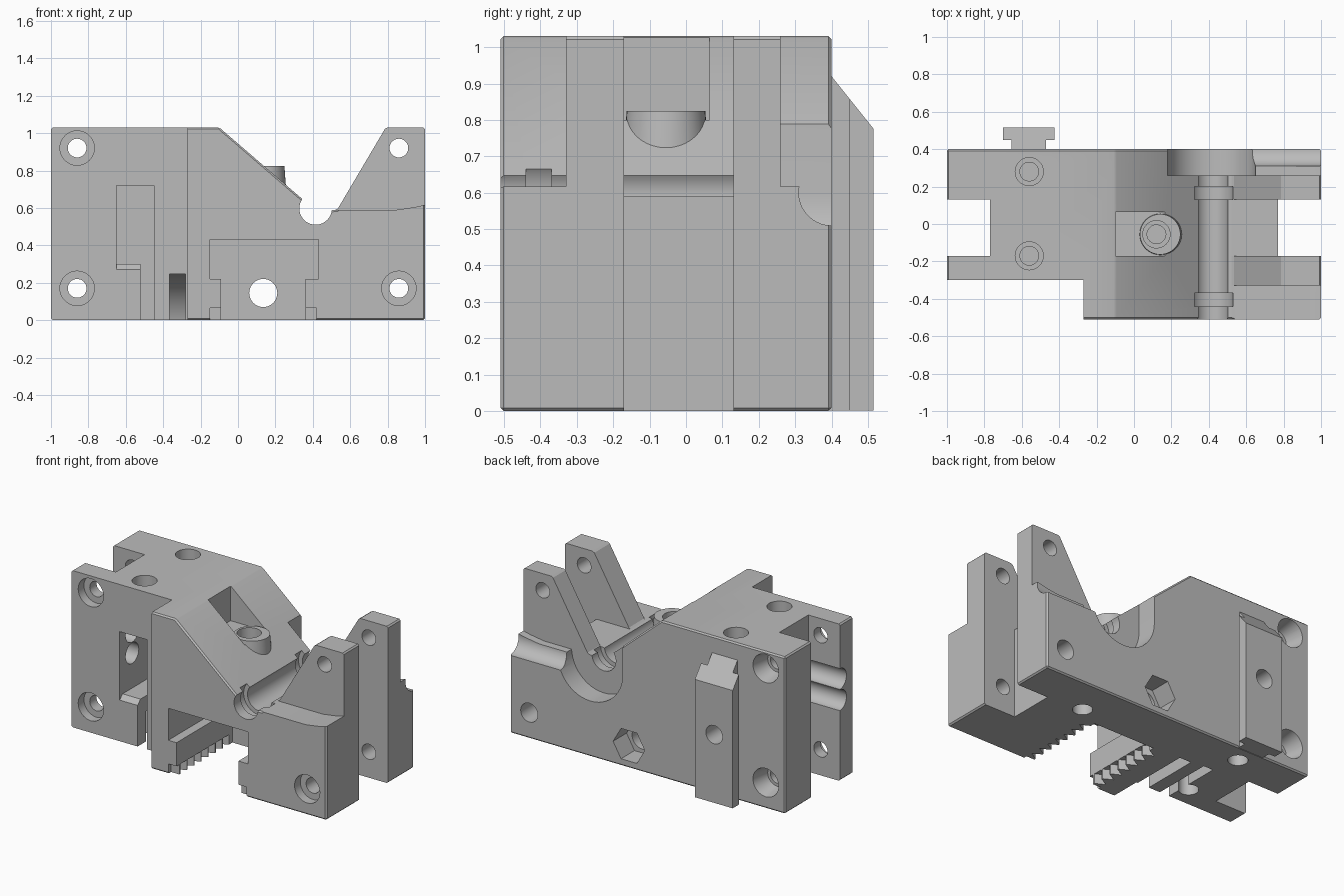
import bpy, bmesh, math

if "Cube" in bpy.data.objects:
    bpy.data.objects.remove(bpy.data.objects["Cube"], do_unlink=True)

grey = bpy.data.materials.new("machined_grey")
grey.use_nodes = True
grey.diffuse_color = (0.5, 0.5, 0.5, 1)
grey.node_tree.nodes["Principled BSDF"].inputs["Base Color"].default_value = (0.5, 0.5, 0.5, 1)


def place(axis, u, v, w):
    """Profile coordinates u, v with w along the extrusion axis."""
    return {"x": (w, u, v), "y": (u, w, v), "z": (u, v, w)}[axis]


def prism(name, axis, pts, a, b, bevel=0, end_pts=None):
    """Extrude a profile along an axis; end_pts gives a tapered far end."""
    bm = bmesh.new()
    near = [bm.verts.new(place(axis, u, v, a)) for u, v in pts]
    far = [bm.verts.new(place(axis, u, v, b)) for u, v in (end_pts or pts)]
    bm.faces.new(near)
    bm.faces.new(far)
    n = len(near)
    for i in range(n):
        j = (i + 1) % n
        bm.faces.new((near[i], near[j], far[j], far[i]))
    bmesh.ops.recalc_face_normals(bm, faces=bm.faces)
    if bevel:
        bmesh.ops.bevel(bm, geom=bm.edges[:], offset=bevel, segments=1, affect="EDGES")
    mesh = bpy.data.meshes.new(name)
    bm.to_mesh(mesh)
    bm.free()
    mesh.materials.append(grey)
    obj = bpy.data.objects.new(name, mesh)
    bpy.context.collection.objects.link(obj)
    return obj


def circle(u, v, r, sides=40):
    return [(u + r * math.cos(2 * math.pi * i / sides),
             v + r * math.sin(2 * math.pi * i / sides)) for i in range(sides)]


def rect(u0, u1, v0, v1):
    return [(u0, v0), (u1, v0), (u1, v1), (u0, v1)]


def combine(target, tool, operation):
    mod = target.modifiers.new("join", "BOOLEAN")
    mod.operation = operation
    mod.solver = "EXACT"
    mod.object = tool
    bpy.context.view_layer.objects.active = target
    bpy.ops.object.modifier_apply(modifier=mod.name)
    bpy.data.objects.remove(tool, do_unlink=True)


def cut(axis, pts, a, b, end_pts=None):
    combine(body, prism("cutter", axis, pts, a, b, end_pts=end_pts), "DIFFERENCE")


def bore(axis, u, v, r, a, b, sides=40):
    cut(axis, circle(u, v, r, sides), a, b)


# Main block with sloped shoulder and raised ear outline
body = prism("clamp_body", "y",
             [(-1, 0), (1, 0), (1, 1.03), (0.79, 1.03), (0.53, 0.59),
              (0.42, 0.582), (-0.1, 1.03), (-1, 1.03)], -0.51, 0.4, bevel=0.009)

# Step at the front and open slots at both ends
cut("z", rect(-1.2, -0.27, -0.7, -0.3), -0.1, 1.2)
for x0, x1 in ((-1.2, -0.77), (0.77, 1.2)):
    cut("z", rect(x0, x1, -0.17, 0.13), -0.1, 1.2)

# Clear the ledge around the two ears
ledge = [(0.5, 0.59), (0.85, 0.59), (0.95, 0.605), (1.1, 0.64), (1.1, 1.2), (0.5, 1.2)]
for y0, y1 in ((-0.6, -0.33), (-0.17, 0.13), (0.26, 0.5)):
    cut("y", ledge, y0, y1)

# Rounded recess and scooped ledge at the back
arch = [(0.415 + 0.235 * math.cos(math.pi * (1 + i / 24)),
         0.6 + 0.235 * math.sin(math.pi * (1 + i / 24))) for i in range(25)]
cut("y", arch + [(0.65, 1.2), (0.18, 1.2)], 0.26, 0.5)
bore("x", 0.4, 0.6, 0.09, 0.6, 1.1)

# Shaft trough with two wider collar grooves
bore("y", 0.415, 0.597, 0.087, -0.6, 0.5)
for y0, y1 in ((-0.44, -0.37), (0.13, 0.2)):
    bore("y", 0.415, 0.597, 0.115, y0, y1)

# Pocket and screw boss on the slope
cut("z", rect(-0.1, 0.27, -0.17, 0.065), 0.8, 1.2)
boss = prism("boss", "z", circle(0.14, -0.055, 0.125), 0.6, 0.825,
             end_pts=circle(0.14, -0.055, 0.108))
combine(body, boss, "UNION")
bore("z", 0.12, -0.055, 0.073, 0.74, 0.9)
bore("z", 0.12, -0.055, 0.05, 0.5, 0.8)

# T shaped channel with toothed lips
cut("y", [(-0.09, -0.1), (0.36, -0.1), (0.36, 0.22), (0.43, 0.22),
          (0.43, 0.43), (-0.15, 0.43), (-0.15, 0.22), (-0.09, 0.22)], -0.6, 0.07)
for side in (-1, 1):
    edge = 0.135 + side * 0.22
    tip = 0.135 + side * 0.285
    cut("y", rect(min(edge, tip), max(edge, tip), -0.1, 0.065), -0.6, -0.48)
    for i in range(7):
        y = -0.47 + i * 0.073
        cut("z", [(edge, y), (edge, y + 0.07), (tip, y + 0.035)], -0.1, 0.065)

# Drive hole with hexagonal recess behind
bore("y", 0.135, 0.145, 0.075, 0, 0.5)
bore("y", 0.135, 0.145, 0.115, 0.26, 0.5, sides=6)

# Narrow front slots
cut("y", [(-0.52, -0.1), (-0.45, -0.1), (-0.45, 0.72), (-0.65, 0.72),
          (-0.65, 0.3), (-0.52, 0.3)], -0.4, 0.1)
cut("x", [(-0.4, 0.24), (-0.3, 0.27), (-0.24, 0.33), (-0.4, 0.33)], -0.65, -0.52)
bore("x", -0.25, -0.1, 0.35, -0.365, -0.28)

# Pair of cross bores opening into the end slot
for z in (0.53, 0.67):
    bore("x", -0.17, z, 0.068, -1.1, -0.55)

# Bolt holes from front to back, with counterbores
for x, z, front in ((-0.86, 0.17, -0.3), (-0.86, 0.92, -0.3),
                    (0.86, 0.17, -0.51), (0.86, 0.92, None)):
    bore("y", x, z, 0.05, -0.6, 0.5)
    if front is not None:
        bore("y", x, z, 0.092, front - 0.1, front + 0.06)
    if x < 0:
        cut("y", circle(x, z, 0.07), 0.28, 0.41, end_pts=circle(x, z, 0.095))
    elif z < 0.5:
        bore("y", x, z, 0.062, 0.25, 0.5)

# Vertical holes in the top and underside
for y in (-0.17, 0.28):
    bore("z", -0.56, y, 0.075, 0.93, 1.2)
    bore("z", -0.56, y, 0.05, 0.75, 1)
    bore("z", -0.56, y, 0.06, -0.1, 0.2)
bore("z", 0.52, 0.15, 0.06, -0.1, 0.25)

# T shaped guide rail on the back with a sloping top
rail = prism("guide_rail", "z",
             [(-0.655, 0.38), (-0.655, 0.45), (-0.7, 0.45), (-0.7, 0.515),
              (-0.425, 0.515), (-0.425, 0.45), (-0.47, 0.45), (-0.47, 0.38)], 0.002, 1)
slope = prism("cutter", "x", [(0.3, 1.045), (0.6, 0.67), (0.6, 1.2), (0.3, 1.2)], -0.8, -0.3)
combine(rail, slope, "DIFFERENCE")
combine(body, rail, "UNION")
bore("y", -0.565, 0.45, 0.06, 0.2, 0.6)

# Smooth round surfaces, keep machined edges crisp
bpy.ops.object.select_all(action="DESELECT")
body.select_set(True)
bpy.context.view_layer.objects.active = body
bpy.ops.object.shade_smooth_by_angle(angle=math.radians(25))
